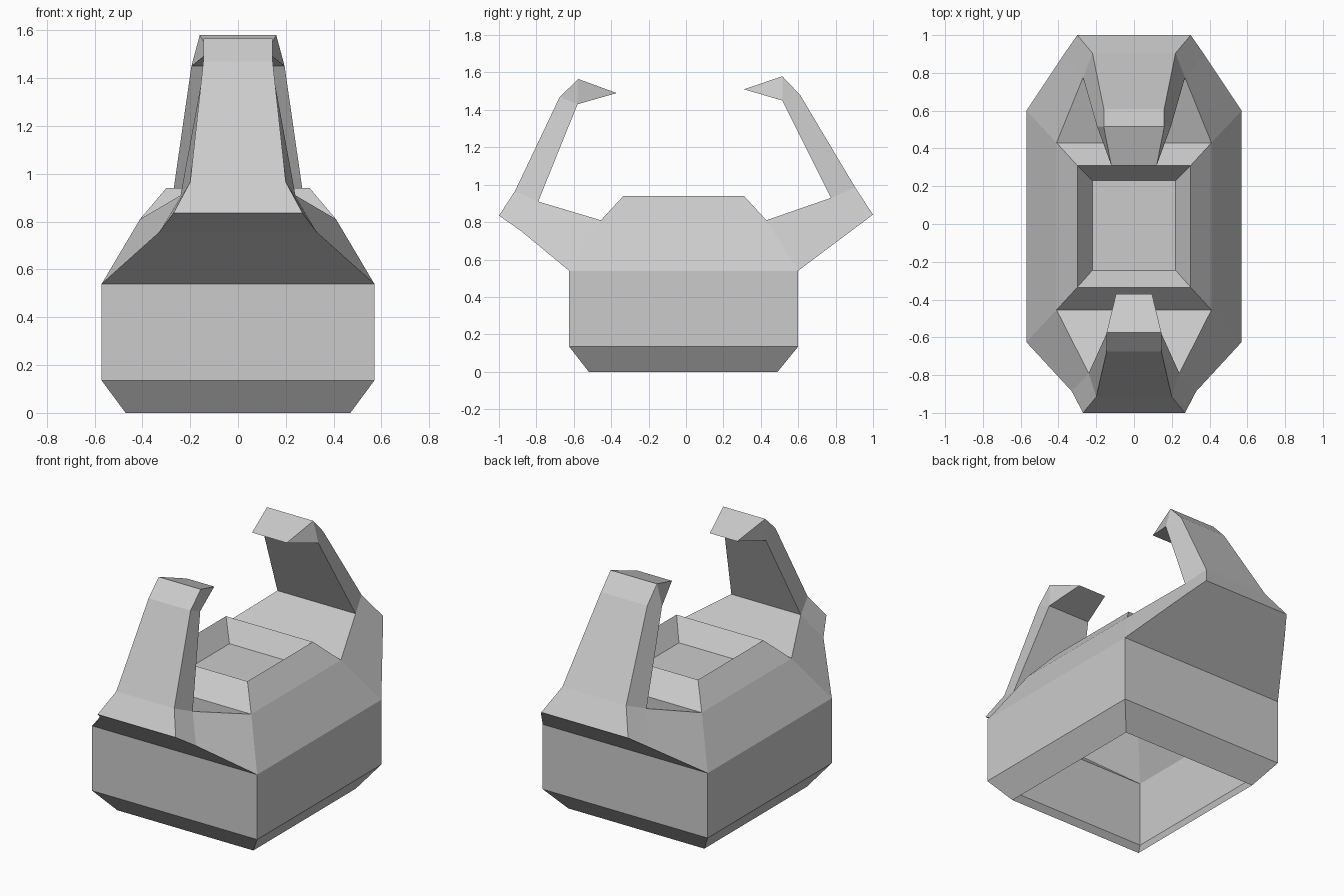
import bpy
import bmesh

cube = bpy.data.objects.get("Cube")
if cube:
    bpy.data.objects.remove(cube, do_unlink=True)

# Single matte grey
GREY = (0.6, 0.6, 0.6, 1.0)
grey = bpy.data.materials.new("plain_grey")
grey.use_nodes = True
grey.diffuse_color = GREY
bsdf = next(n for n in grey.node_tree.nodes if n.type == 'BSDF_PRINCIPLED')
bsdf.inputs["Base Color"].default_value = GREY
bsdf.inputs["Roughness"].default_value = 0.8


def finish(bm, name):
    """Turn a bmesh into a flat-shaded grey object."""
    bmesh.ops.recalc_face_normals(bm, faces=bm.faces[:])
    mesh = bpy.data.meshes.new(name)
    bm.to_mesh(mesh)
    bm.free()
    mesh.materials.append(grey)
    obj = bpy.data.objects.new(name, mesh)
    bpy.context.collection.objects.link(obj)
    return obj


def rectangle(bm, half_width, front, back, z):
    corners = [(-half_width, front), (half_width, front),
               (half_width, back), (-half_width, back)]
    return [bm.verts.new((x, y, z)) for x, y in corners]


def build_body():
    """Open-bottomed hull: half width, front y, back y, height of each ring."""
    rings = [
        (0.47, -0.52, 0.49, 0.0),
        (0.57, -0.625, 0.60, 0.135),
        (0.57, -0.625, 0.60, 0.54),
        (0.41, -0.455, 0.43, 0.81),
        (0.30, -0.335, 0.31, 0.94),
        (0.22, -0.245, 0.23, 0.82),   # recessed floor
    ]
    shoulder = 2   # the arms close the front and back of this band
    bm = bmesh.new()
    loops = [rectangle(bm, *ring) for ring in rings]
    for band, (low, high) in enumerate(zip(loops, loops[1:])):
        for i in range(4):
            if band == shoulder and i % 2 == 0:
                continue
            j = (i + 1) % 4
            bm.faces.new((low[i], low[j], high[j], high[i]))
    bm.faces.new(loops[-1])
    return finish(bm, "body")


def build_arm(name, outer, inner):
    """Hooked arm from mirrored outer and inner edges (half width, y, z)."""
    bm = bmesh.new()

    def pair(point):
        x, y, z = point
        return [bm.verts.new((side * x, y, z)) for side in (-1, 1)]

    base, kink, elbow, upper, wrist, knuckle, tip = [pair(p) for p in outer]
    root, crook, palm = [pair(p) for p in inner]

    # Strips across the arm
    for chain in ((base, kink, elbow, upper, wrist, knuckle, tip),
                  (root, crook, palm, tip)):
        for a, b in zip(chain, chain[1:]):
            bm.faces.new((a[0], a[1], b[1], b[0]))

    # Matching cheeks on both sides
    cheeks = [(base, kink, crook, root), (kink, elbow, upper, crook),
              (upper, wrist, palm, crook), (wrist, knuckle, palm),
              (knuckle, tip, palm)]
    for side in (0, 1):
        for cheek in cheeks:
            bm.faces.new([p[side] for p in cheek])
    return finish(bm, name)


build_body()

build_arm(
    "front_arm",
    outer=[(0.57, -0.625, 0.54), (0.33, -0.885, 0.755), (0.27, -1.0, 0.835),
           (0.20, -0.915, 0.965), (0.145, -0.675, 1.47),
           (0.145, -0.575, 1.565), (0.095, -0.37, 1.49)],
    inner=[(0.41, -0.455, 0.81), (0.24, -0.79, 0.91), (0.145, -0.58, 1.43)])

build_arm(
    "back_arm",
    outer=[(0.57, 0.60, 0.54), (0.37, 0.90, 0.765), (0.30, 1.0, 0.84),
           (0.22, 0.905, 0.985), (0.16, 0.61, 1.48),
           (0.16, 0.515, 1.58), (0.12, 0.31, 1.51)],
    inner=[(0.41, 0.43, 0.81), (0.27, 0.775, 0.93), (0.195, 0.515, 1.45)])
